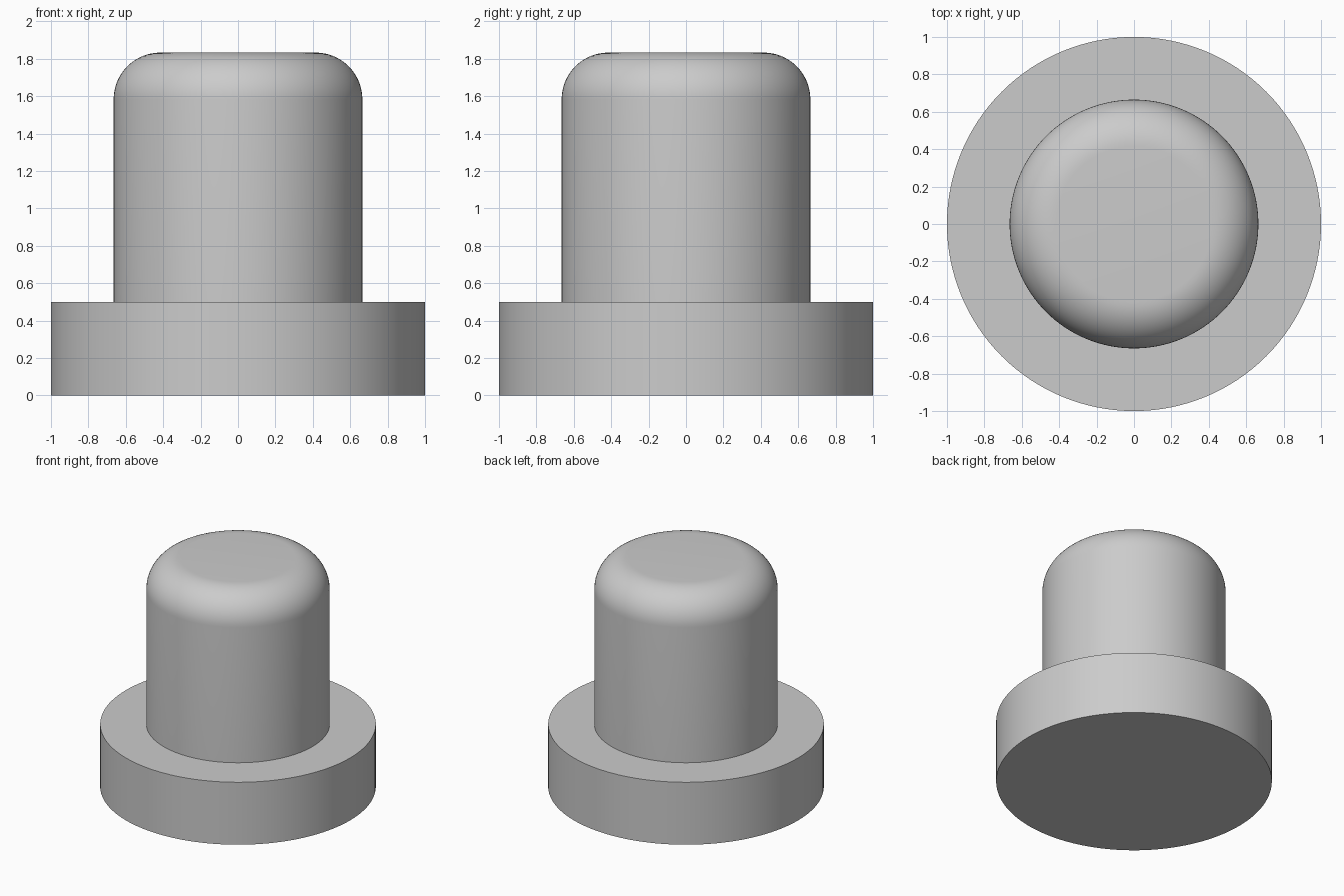
import bpy
import math

default_cube = bpy.data.objects.get("Cube")
if default_cube:
    bpy.data.objects.remove(default_cube, do_unlink=True)

# Plain grey for the whole model
grey = bpy.data.materials.new("plain_grey")
grey.use_nodes = True
colour = (0.6, 0.6, 0.6, 1)
grey.diffuse_color = colour
grey.node_tree.nodes["Principled BSDF"].inputs["Base Color"].default_value = colour

SEGMENTS = 128


def lathe(name, profile):
    """Revolve a (radius, height) profile around z; radius 0 closes an end."""
    verts, faces, rings = [], [], []
    for radius, z in profile:
        rings.append(len(verts))
        for i in range(SEGMENTS):
            a = math.tau * i / SEGMENTS
            verts.append((radius * math.cos(a), radius * math.sin(a), z))
    for low, high in zip(rings, rings[1:]):
        for i in range(SEGMENTS):
            j = (i + 1) % SEGMENTS
            faces.append((low + i, low + j, high + j, high + i))
    # Flat caps at the bottom and top
    faces.append(tuple(reversed(range(SEGMENTS))))
    faces.append(tuple(range(rings[-1], rings[-1] + SEGMENTS)))
    mesh = bpy.data.meshes.new(name)
    mesh.from_pydata(verts, [], faces)
    mesh.materials.append(grey)
    obj = bpy.data.objects.new(name, mesh)
    bpy.context.collection.objects.link(obj)
    bpy.ops.object.select_all(action="DESELECT")
    obj.select_set(True)
    bpy.context.view_layer.objects.active = obj
    bpy.ops.object.shade_smooth_by_angle(angle=math.radians(30))
    return obj


# Wide flange at the bottom
FLANGE_TOP = 0.5
lathe("base_flange", [(1, 0), (1, FLANGE_TOP)])

# Upright post with a rounded top edge, sunk slightly into the flange
RADIUS, TOP, FILLET, STEPS = 0.665, 1.833, 0.25, 16
post = [(RADIUS, FLANGE_TOP - 0.05)]
for k in range(STEPS + 1):
    a = math.pi / 2 * k / STEPS
    post.append((RADIUS - FILLET + FILLET * math.cos(a),
                 TOP - FILLET + FILLET * math.sin(a)))
lathe("rounded_post", post)
